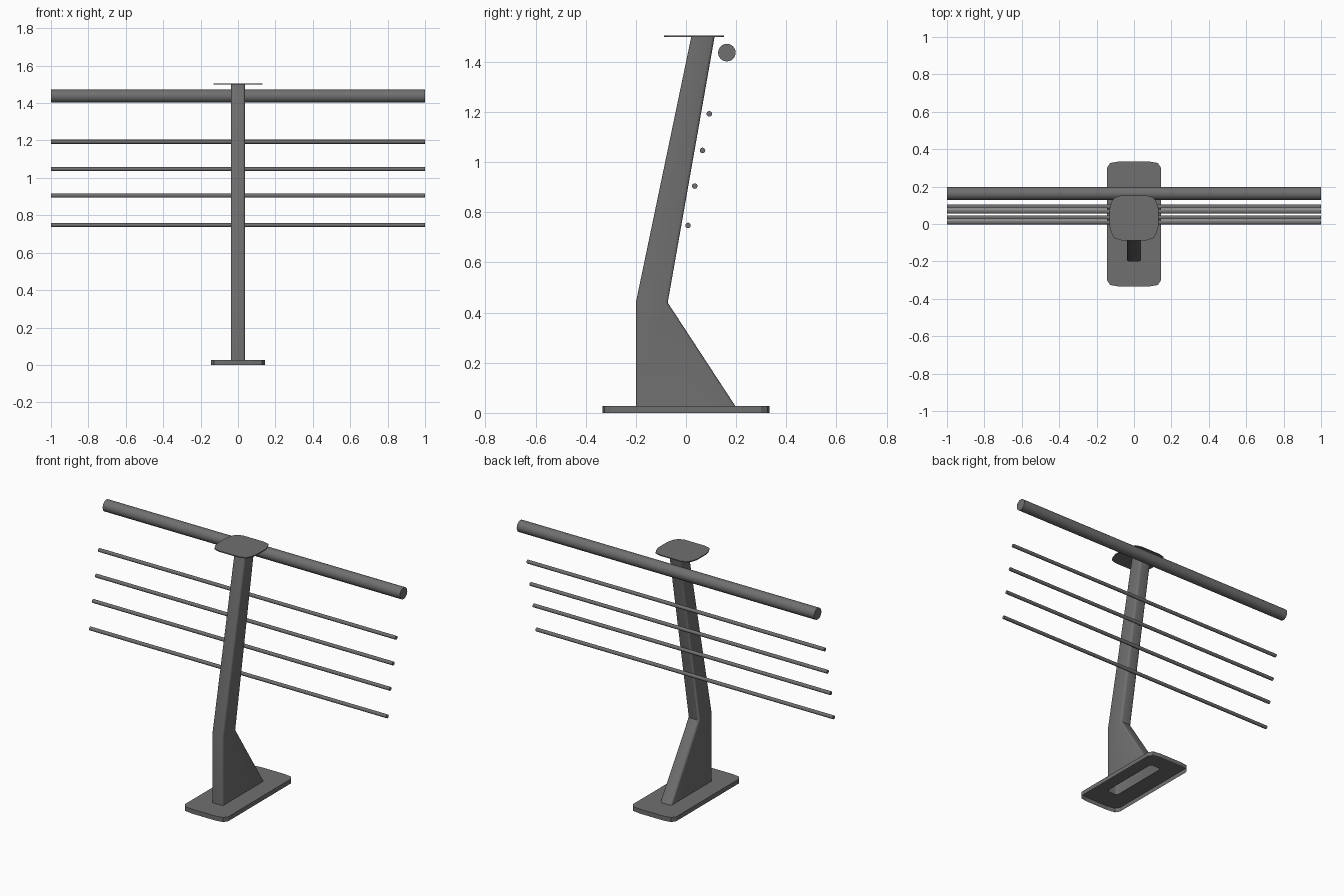
import bpy, bmesh, math
from mathutils import Matrix, Vector

cube = bpy.data.objects.get("Cube")
if cube:
    bpy.data.objects.remove(cube)

steel = bpy.data.materials.new("dark_grey_steel")
steel.use_nodes = True
colour = (0.16, 0.16, 0.16, 1)
steel.diffuse_color = colour
steel.node_tree.nodes["Principled BSDF"].inputs["Base Color"].default_value = colour


def finish(name, bm, smooth=True):
    bmesh.ops.recalc_face_normals(bm, faces=bm.faces)
    mesh = bpy.data.meshes.new(name)
    bm.to_mesh(mesh)
    bm.free()
    mesh.materials.append(steel)
    ob = bpy.data.objects.new(name, mesh)
    bpy.context.collection.objects.link(ob)
    if smooth:
        bpy.ops.object.select_all(action="DESELECT")
        ob.select_set(True)
        bpy.context.view_layer.objects.active = ob
        bpy.ops.object.shade_smooth_by_angle(angle=math.radians(35))
    return ob


def rounded_section(half_x, y0, y1, r, steps=3):
    """Rounded rectangle outline, counter-clockwise."""
    pts = []
    corners = [(1, y1 - r), (-1, y1 - r), (-1, y0 + r), (1, y0 + r)]
    for i, (side, cy) in enumerate(corners):
        for k in range(steps + 1):
            a = math.pi / 2 * (i + k / steps)
            pts.append((side * (half_x - r) + r * math.cos(a), cy + r * math.sin(a)))
    return pts


def mirrored(right_half):
    """Close an outline whose right half runs from front to back."""
    return right_half + [(-x, y) for x, y in reversed(right_half)]


def ring(bm, pts, z):
    return [bm.verts.new((x, y, z)) for x, y in pts]


def loop_edges(bm, verts):
    return [bm.edges.new((v, verts[(i + 1) % len(verts)])) for i, v in enumerate(verts)]


def skin(bm, a, b):
    n = len(a)
    for i in range(n):
        bm.faces.new((a[i], a[(i + 1) % n], b[(i + 1) % n], b[i]))


base_z, top_z = 0.027, 1.5
foot = rounded_section(0.038, -0.2, 0.197, 0.012)

# Hollow post: wide gusset foot, bend, then a leaning tapered upright
bm = bmesh.new()
rings = [ring(bm, foot, base_z),
         ring(bm, rounded_section(0.038, -0.2, -0.073, 0.012), 0.44),
         ring(bm, rounded_section(0.038, 0.021, 0.114, 0.012), top_z)]
for a, b in zip(rings, rings[1:]):
    skin(bm, a, b)
finish("post", bm)

# Base plate, open underneath, with a slot where the post stands
corner = [(0.08, 0.334), (0.128, 0.326), (0.145, 0.3)]
outline = mirrored([(x, -y) for x, y in corner] + corner[::-1])
bm = bmesh.new()
low, high = ring(bm, outline, 0), ring(bm, outline, base_z)
slot = ring(bm, foot, base_z)
edges = loop_edges(bm, high) + loop_edges(bm, slot)
bmesh.ops.triangle_fill(bm, edges=edges, use_beauty=True, normal=Vector((0, 0, 1)))
skin(bm, low, high)
finish("base_plate", bm, smooth=False)

# Thin saddle plate on top of the post
saddle = mirrored([(0.07, -0.087), (0.105, -0.075), (0.12, -0.05), (0.131, -0.01),
                   (0.131, 0.08), (0.12, 0.118), (0.105, 0.141), (0.07, 0.152)])
bm = bmesh.new()
low, high = ring(bm, saddle, top_z), ring(bm, saddle, top_z + 0.006)
skin(bm, low, high)
bm.faces.new(low)
bm.faces.new(high)
finish("top_plate", bm, smooth=False)


def rail(name, y, z, radius, sides):
    bm = bmesh.new()
    place = Matrix.Translation((0, y, z)) @ Matrix.Rotation(math.pi / 2, 4, "Y")
    bmesh.ops.create_cone(bm, cap_ends=True, segments=sides, radius1=radius,
                          radius2=radius, depth=2, matrix=place)
    finish(name, bm)


# Handrail and infill rods
rail("handrail", 0.163, 1.437, 0.035, 24)
for i, (y, z) in enumerate([(0.008, 0.748), (0.035, 0.905), (0.066, 1.047), (0.093, 1.193)]):
    rail(f"infill_rod_{i + 1}", y, z, 0.011, 16)
